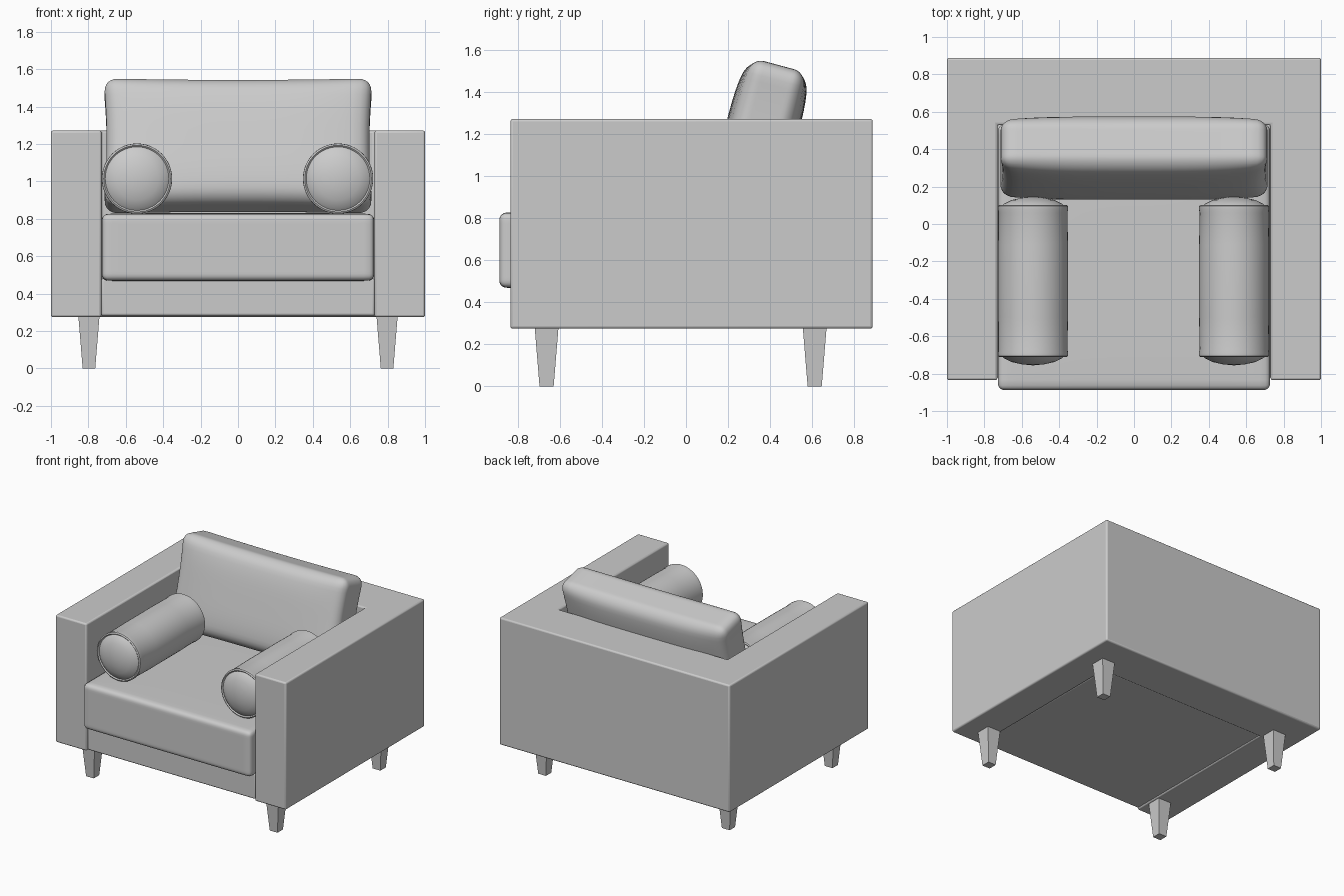
import bpy, bmesh, math
from mathutils import Vector

if "Cube" in bpy.data.objects:
    bpy.data.objects.remove(bpy.data.objects["Cube"])


def make_object(name, bm, angle=40, bevel=0.0):
    bmesh.ops.recalc_face_normals(bm, faces=bm.faces[:])
    mesh = bpy.data.meshes.new(name)
    bm.to_mesh(mesh)
    bm.free()
    ob = bpy.data.objects.new(name, mesh)
    bpy.context.collection.objects.link(ob)
    if bevel:
        mod = ob.modifiers.new("soft_edges", 'BEVEL')
        mod.width = bevel
        mod.segments = 3
        mod.limit_method = 'ANGLE'
    bpy.ops.object.select_all(action='DESELECT')
    ob.select_set(True)
    bpy.context.view_layer.objects.active = ob
    bpy.ops.object.shade_smooth_by_angle(angle=math.radians(angle))
    return ob


def cushion(name, center, half, radius, puff_axis, puff, pinch=0.0, tilt=0.0):
    """Rounded box, fuller in the middle along puff_axis."""
    bm = bmesh.new()
    bmesh.ops.create_cube(bm, size=2)
    bmesh.ops.subdivide_edges(bm, edges=bm.edges[:], cuts=23, use_grid_fill=True)
    flat = [i for i in range(3) if i != puff_axis]
    for v in bm.verts:
        u = [math.sin(c * math.pi / 2) for c in v.co]
        p = Vector([u[i] * half[i] for i in range(3)])
        q = Vector([max(-(half[i] - radius), min(half[i] - radius, p[i])) for i in range(3)])
        d = p - q
        if d.length > 1e-6:
            p = q + d.normalized() * radius
        a, b = (p[i] / half[i] for i in flat)
        p[puff_axis] *= 1 - puff * (1 - (1 - a ** 4) * (1 - b ** 4))
        # sides draw in slightly between the corners
        p[flat[0]] *= 1 - pinch * (1 - b * b)
        p[flat[1]] *= 1 - pinch * (1 - a * a)
        v.co = p
    ob = make_object(name, bm, 60)
    ob.location = center
    ob.rotation_euler.x = tilt
    return ob


# U-shaped frame: arms and back
outline = [(-1, -.835), (-.73, -.835), (-.73, .53), (.73, .53),
           (.73, -.835), (1, -.835), (1, .888), (-1, .888)]
bm = bmesh.new()
face = bm.faces.new([bm.verts.new((x, y, .275)) for x, y in outline])
ext = bmesh.ops.extrude_face_region(bm, geom=[face])
bmesh.ops.translate(bm, vec=(0, 0, .997),
                    verts=[g for g in ext['geom'] if isinstance(g, bmesh.types.BMVert)])
make_object("arm_and_back_frame", bm, 40, .012)

# Base under the seat
bm = bmesh.new()
bmesh.ops.create_cube(bm, size=1)
for v in bm.verts:
    v.co = (v.co.x * 1.462, v.co.y * 1.36 - .145, v.co.z * .20 + .382)
make_object("seat_base", bm, 40, .012)

# Seat and leaning back cushion
cushion("seat_cushion", (0, -.178, .648), (.728, .71, .184), .035, 2, .03)
cushion("back_cushion", (0, .352, 1.19), (.72, .172, .352), .075, 1, .22, .025, math.radians(-15))

# Bolsters: lathed profile (radius, y) with a piped rim and domed ends
profile = [(0, -.756), (.06, -.75), (.115, -.738), (.155, -.718), (.17, -.705),
           (.178, -.712), (.187, -.706), (.188, -.69), (.184, -.67), (.187, -.5)]
mid = -.305
profile += [(r, 2 * mid - y) for r, y in reversed(profile)]
for side, x in (("left", -.54), ("right", .535)):
    bm = bmesh.new()
    verts = [bm.verts.new((r, y, 0)) for r, y in profile]
    edges = [bm.edges.new(pair) for pair in zip(verts, verts[1:])]
    bmesh.ops.spin(bm, geom=verts + edges, cent=(0, 0, 0), axis=(0, 1, 0),
                   angle=math.tau, steps=48, use_merge=True)
    bmesh.ops.remove_doubles(bm, verts=bm.verts[:], dist=1e-4)
    make_object(side + "_bolster", bm, 50).location = (x, 0, 1.015)

# Tapered square legs
for depth, y in (("front", -.663), ("back", .612)):
    for side, x in (("left", -.797), ("right", .797)):
        bm = bmesh.new()
        bmesh.ops.create_cube(bm, size=1)
        for v in bm.verts:
            w = .113 if v.co.z > 0 else .067
            v.co = (v.co.x * w, v.co.y * w, .28 if v.co.z > 0 else 0)
        make_object(f"{depth}_{side}_leg", bm, 20).location = (x, y, 0)
